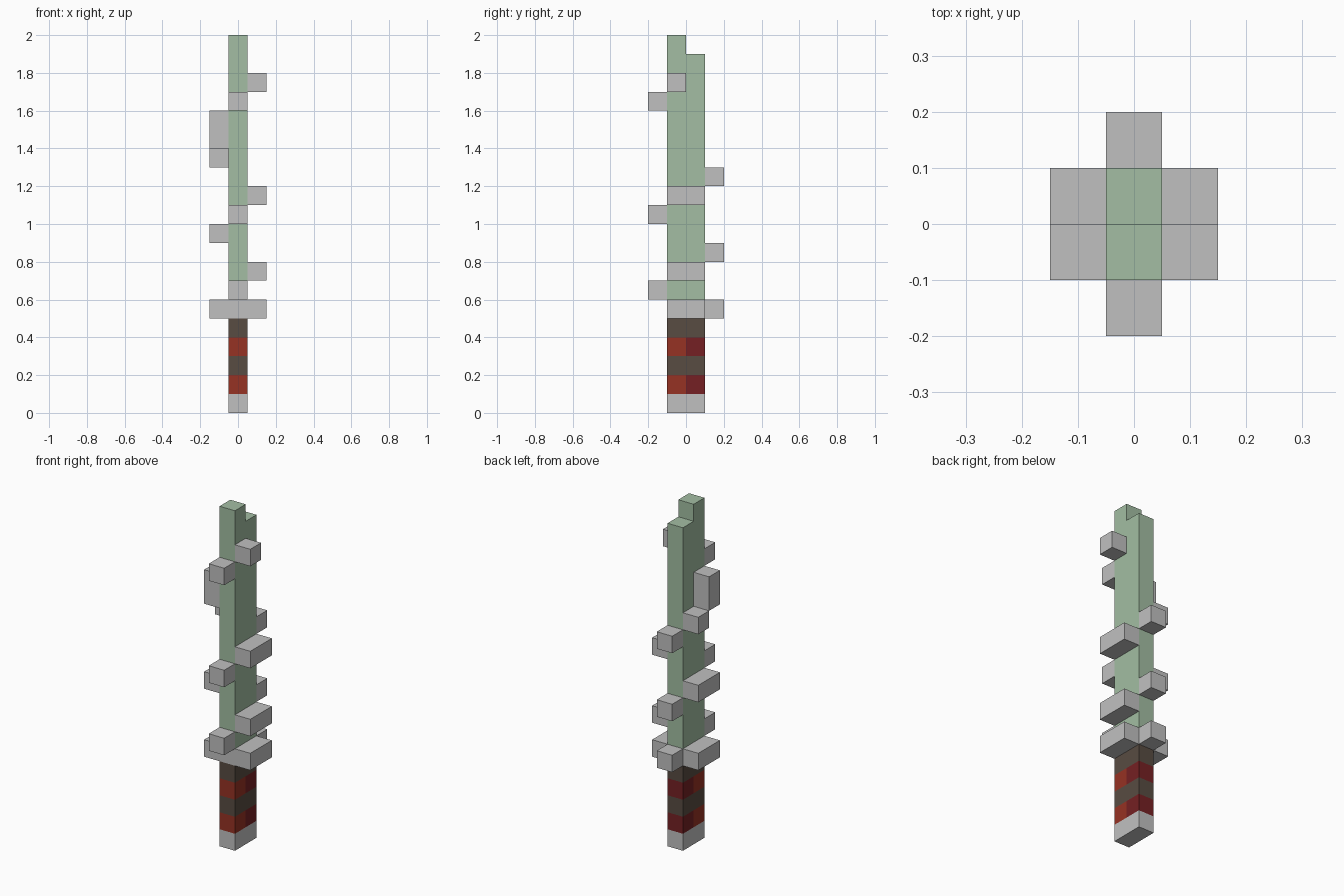
import bpy, bmesh

if "Cube" in bpy.data.objects:
    bpy.data.objects.remove(bpy.data.objects["Cube"], do_unlink=True)


def make_material(name, rgb):
    m = bpy.data.materials.new(name)
    m.use_nodes = True
    m.diffuse_color = (*rgb, 1)
    bsdf = next(n for n in m.node_tree.nodes if n.type == 'BSDF_PRINCIPLED')
    bsdf.inputs["Base Color"].default_value = (*rgb, 1)
    return m


grey = make_material("stone grey", (0.527, 0.527, 0.527))
green = make_material("pale green", (0.366, 0.515, 0.366))
brown = make_material("dark brown", (0.098, 0.072, 0.054))
red = make_material("brick red", (0.305, 0.032, 0.017))
dark_red = make_material("dark red", (0.178, 0.0144, 0.017))


def prism(name, profile, x0, x1, mat):
    """Extrude a (y, z) outline along x."""
    bm = bmesh.new()
    face = bm.faces.new([bm.verts.new((x0, y, z)) for y, z in profile])
    out = bmesh.ops.extrude_face_region(bm, geom=[face])
    verts = [v for v in out["geom"] if isinstance(v, bmesh.types.BMVert)]
    bmesh.ops.translate(bm, verts=verts, vec=(x1 - x0, 0, 0))
    bmesh.ops.recalc_face_normals(bm, faces=bm.faces)
    mesh = bpy.data.meshes.new(name)
    bm.to_mesh(mesh)
    bm.free()
    mesh.materials.append(mat)
    obj = bpy.data.objects.new(name, mesh)
    bpy.context.collection.objects.link(obj)
    return obj


def box(name, x, y, z, mat):
    prism(name, [(y[0], z[0]), (y[1], z[0]), (y[1], z[1]), (y[0], z[1])], *x, mat)


W = (-0.05, 0.05)      # core width
D = (-0.1, 0.1)        # core depth
FRONT, BACK = (-0.1, 0), (0, 0.1)
LEFT, RIGHT = (0.05, 0.15), (-0.15, -0.05)

# Pommel and banded grip
box("pommel", W, D, (0, 0.1), grey)
for i, z in enumerate((0.1, 0.3)):
    box(f"grip_red_front_{i + 1}", W, FRONT, (z, z + 0.1), red)
    box(f"grip_red_back_{i + 1}", W, BACK, (z, z + 0.1), dark_red)
    box(f"grip_brown_{i + 1}", W, D, (z + 0.1, z + 0.2), brown)

# Crossguard with a rear lug
box("crossguard", (-0.15, 0.15), D, (0.5, 0.6), grey)
box("crossguard_rear_lug", W, (0.1, 0.2), (0.5, 0.6), grey)

# Blade with a stepped tip
prism("blade", [(-0.1, 0.6), (0.1, 0.6), (0.1, 1.9), (0, 1.9), (0, 2), (-0.1, 2)],
      *W, green)

# Teeth along the front and back edges
for i, z in enumerate((0.6, 1.0, 1.6)):
    box(f"front_tooth_{i + 1}", W, (-0.2, -0.1), (z, z + 0.1), grey)
for i, z in enumerate((0.8, 1.2)):
    box(f"back_tooth_{i + 1}", W, (0.1, 0.2), (z, z + 0.1), grey)

# Teeth on the two flat sides
for i, (y, z) in enumerate(((D, (0.7, 0.8)), (D, (1.1, 1.2)), (FRONT, (1.7, 1.8)))):
    box(f"left_tooth_{i + 1}", LEFT, y, z, grey)
for i, (y, z) in enumerate(((D, (0.9, 1.0)), (BACK, (1.3, 1.4)), (FRONT, (1.4, 1.6)))):
    box(f"right_tooth_{i + 1}", RIGHT, y, z, grey)
